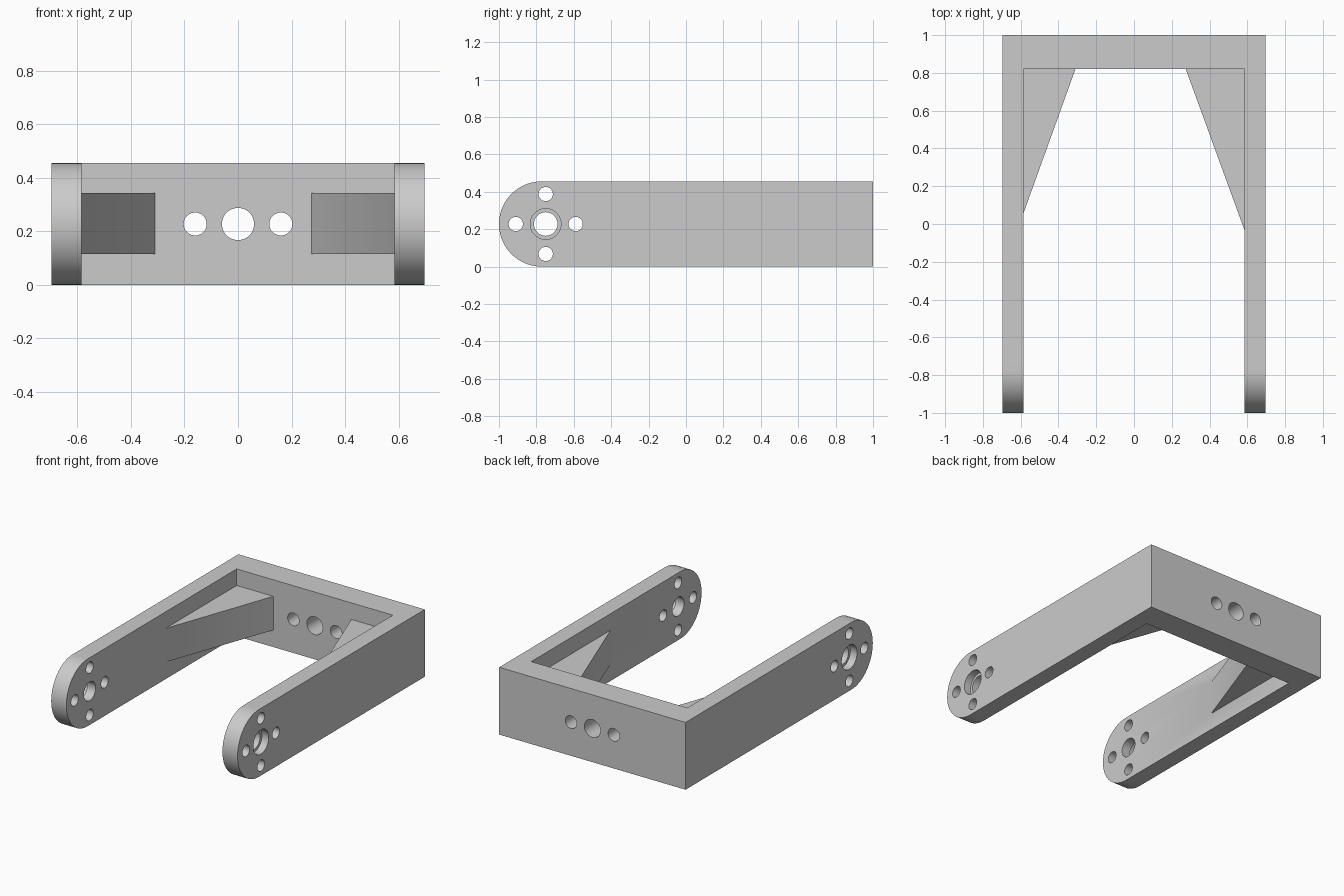
import bpy, bmesh, math
from mathutils import Matrix, Vector

cube = bpy.data.objects.get("Cube")
if cube:
    bpy.data.objects.remove(cube, do_unlink=True)

OUT, INN = 0.697, 0.584       # outer and inner half widths
HEIGHT, BACK = 0.455, 0.82    # height and inside of the back wall
MID = HEIGHT / 2
PIVOT_Y, PITCH = -0.75, 0.16

grey = bpy.data.materials.new("grey")
grey.use_nodes = True
grey.diffuse_color = (0.6, 0.6, 0.6, 1)
grey.node_tree.nodes["Principled BSDF"].inputs["Base Color"].default_value = (0.6, 0.6, 0.6, 1)


def prism(name, points, offset):
    """Extrude a closed loop of 3D points along offset."""
    bm = bmesh.new()
    face = bm.faces.new([bm.verts.new(p) for p in points])
    ext = bmesh.ops.extrude_face_region(bm, geom=[face])
    verts = [g for g in ext["geom"] if isinstance(g, bmesh.types.BMVert)]
    bmesh.ops.translate(bm, verts=verts, vec=offset)
    bmesh.ops.recalc_face_normals(bm, faces=bm.faces)
    mesh = bpy.data.meshes.new(name)
    bm.to_mesh(mesh)
    bm.free()
    obj = bpy.data.objects.new(name, mesh)
    mesh.materials.append(grey)
    bpy.context.collection.objects.link(obj)
    return obj


def rod(name, centre, radius, length, axis):
    """Round cutter lying along X or Y."""
    spin = Matrix.Rotation(math.pi / 2, 4, "Y" if axis == "X" else "X")
    bpy.ops.mesh.primitive_cylinder_add(vertices=48, radius=radius, depth=length)
    obj = bpy.context.object
    obj.name = name
    obj.data.transform(Matrix.Translation(centre) @ spin)
    obj.data.materials.append(grey)
    return obj


def combine(target, tool, operation):
    """Apply one boolean and discard its tool."""
    tool.hide_render = True
    mod = target.modifiers.new(operation, "BOOLEAN")
    mod.operation, mod.solver, mod.object = operation, "EXACT", tool
    bpy.context.view_layer.objects.active = target
    bpy.ops.object.modifier_apply(modifier=mod.name)
    bpy.data.objects.remove(tool, do_unlink=True)


# U-shaped bracket from its plan
plan = [(-OUT, -1.1), (-OUT, 1), (OUT, 1), (OUT, -1.1),
        (INN, -1.1), (INN, BACK), (-INN, BACK), (-INN, -1.1)]
bracket = prism("bracket", [(x, y, 0) for x, y in plan], Vector((0, 0, HEIGHT)))

# Rounded arm ends
side = [(1.1, -0.1), (1.1, HEIGHT + 0.1), (-0.6, HEIGHT + 0.1), (-0.6, HEIGHT)]
for i in range(49):
    a = math.pi / 2 + math.pi * i / 48
    side.append((MID - 1 + MID * math.cos(a), MID + MID * math.sin(a)))
side += [(-0.6, 0), (-0.6, -0.1)]
ends = prism("arm_profile", [(-1, y, z) for y, z in side], Vector((2, 0, 0)))
combine(bracket, ends, "INTERSECT")

# Corner gussets, slightly different in size, sunk into the walls
for s, reach, start in ((-1, 0.31, 0.06), (1, 0.274, -0.03)):
    tri = [(INN, start), (reach, BACK), (reach, BACK + 0.05),
           (INN + 0.05, BACK + 0.05), (INN + 0.05, start)]
    gusset = prism("gusset", [(s * x, y, 0.115) for x, y in tri], Vector((0, 0, 0.228)))
    combine(bracket, gusset, "UNION")

# Pivot holes through both arms, counterbored from outside
combine(bracket, rod("pivot_hole", (0, PIVOT_Y, MID), 0.063, 2, "X"), "DIFFERENCE")
for s in (-1, 1):
    bore = rod("counterbore", (s * (OUT + 0.05), PIVOT_Y, MID), 0.082, 0.2, "X")
    combine(bracket, bore, "DIFFERENCE")
for dy, dz in ((PITCH, 0), (-PITCH, 0), (0, PITCH), (0, -PITCH)):
    hole = rod("arm_screw_hole", (0, PIVOT_Y + dy, MID + dz), 0.038, 2, "X")
    combine(bracket, hole, "DIFFERENCE")

# Back wall holes
for x, r in ((-PITCH, 0.043), (0, 0.06), (PITCH, 0.043)):
    combine(bracket, rod("back_hole", (x, 0.9, MID), r, 0.6, "Y"), "DIFFERENCE")

bpy.ops.object.select_all(action="DESELECT")
bracket.select_set(True)
bpy.context.view_layer.objects.active = bracket
bpy.ops.object.shade_smooth_by_angle(angle=math.radians(30))
